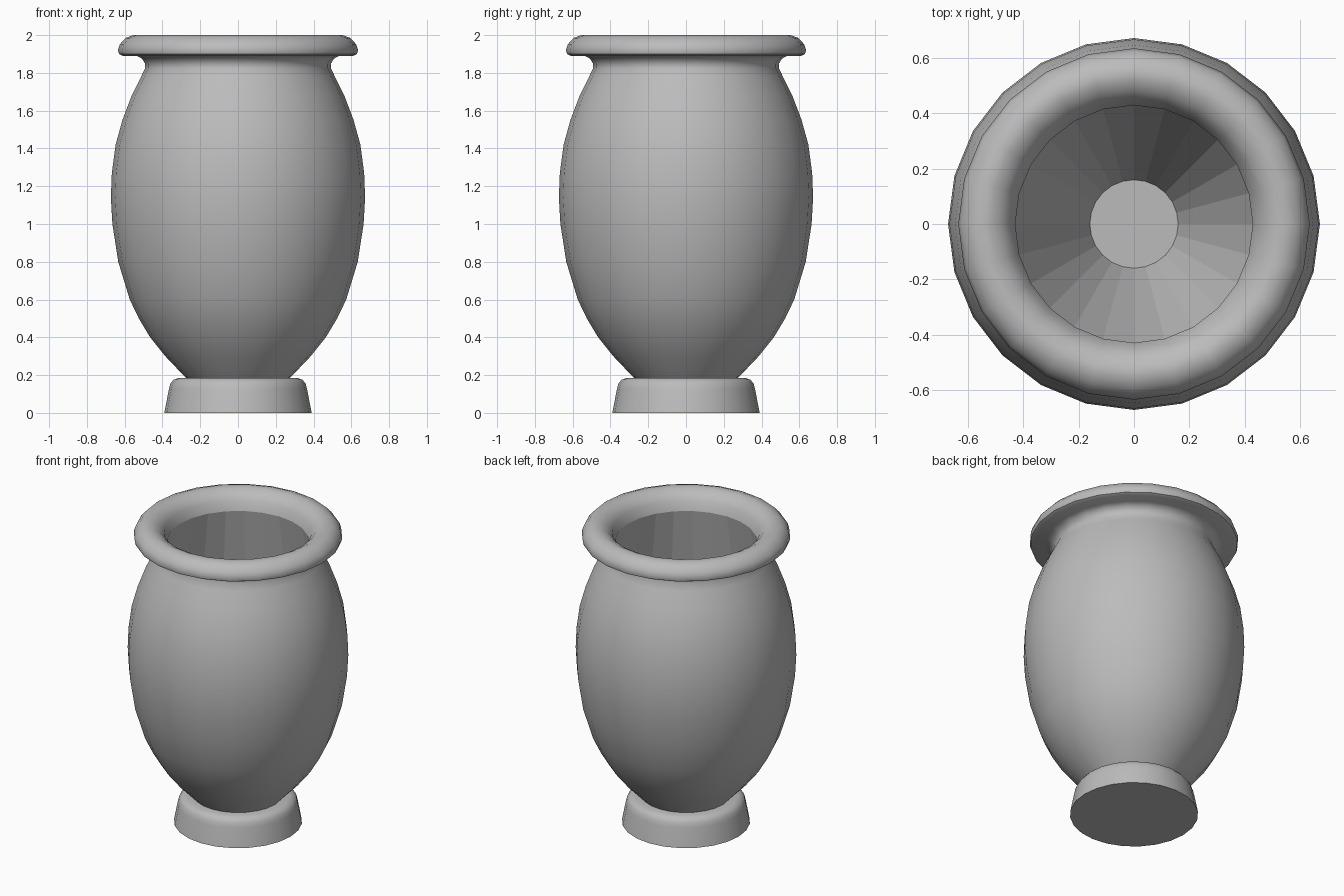
import bpy, bmesh, math

if "Cube" in bpy.data.objects:
    bpy.data.objects.remove(bpy.data.objects["Cube"])

SIDES = 24

clay = bpy.data.materials.new("grey_clay")
clay.diffuse_color = (0.5, 0.5, 0.5, 1)
clay.use_nodes = True
clay.node_tree.nodes["Principled BSDF"].inputs["Base Color"].default_value = clay.diffuse_color


def lathe(name, profile, flat_from=None):
    """Spin (radius, z) points round z and cap both ends.
    Bands from index flat_from onward stay faceted."""
    bm = bmesh.new()
    rings = []
    for r, z in profile:
        rings.append([bm.verts.new((r * math.cos(2 * math.pi * i / SIDES),
                                    r * math.sin(2 * math.pi * i / SIDES), z))
                      for i in range(SIDES)])
    flat = []
    for k in range(len(rings) - 1):
        a, b = rings[k], rings[k + 1]
        for i in range(SIDES):
            j = (i + 1) % SIDES
            f = bm.faces.new((a[i], a[j], b[j], b[i]))
            if flat_from is not None and k >= flat_from:
                flat.append(f)
    bm.faces.new(rings[0][::-1])
    bm.faces.new(rings[-1])
    bm.faces.index_update()
    flat_ids = [f.index for f in flat]
    mesh = bpy.data.meshes.new(name)
    bm.to_mesh(mesh)
    bm.free()
    mesh.materials.append(clay)
    ob = bpy.data.objects.new(name, mesh)
    bpy.context.collection.objects.link(ob)
    bpy.ops.object.select_all(action='DESELECT')
    ob.select_set(True)
    bpy.context.view_layer.objects.active = ob
    bpy.ops.object.shade_smooth_by_angle(angle=math.radians(40))
    for i in flat_ids:
        mesh.polygons[i].use_smooth = False
    return ob


# Tapered foot with a rounded shoulder
lathe("foot", [(0.39, 0), (0.366, 0.125), (0.358, 0.155), (0.342, 0.175),
               (0.315, 0.185), (0.25, 0.185)])

# Swelling outer wall, flared neck and rolled lip
outer = [(0.26, 0.17), (0.285, 0.195), (0.385, 0.30), (0.465, 0.40),
         (0.525, 0.50), (0.573, 0.60), (0.634, 0.80), (0.665, 1.0),
         (0.673, 1.14), (0.668, 1.27), (0.648, 1.42), (0.612, 1.55),
         (0.563, 1.68), (0.513, 1.78), (0.492, 1.825), (0.493, 1.85),
         (0.508, 1.875), (0.535, 1.89)]
lip = [(0.61, 1.89), (0.63, 1.9), (0.636, 1.92), (0.625, 1.952),
       (0.595, 1.985), (0.555, 2.0), (0.52, 1.997), (0.48, 1.975),
       (0.45, 1.94), (0.43, 1.88)]
# Hollow inside, running down to a small floor
inner = [(0.55, 1.2), (0.16, 0.2)]
lathe("vessel", outer + lip + inner, flat_from=len(outer + lip) - 1)
